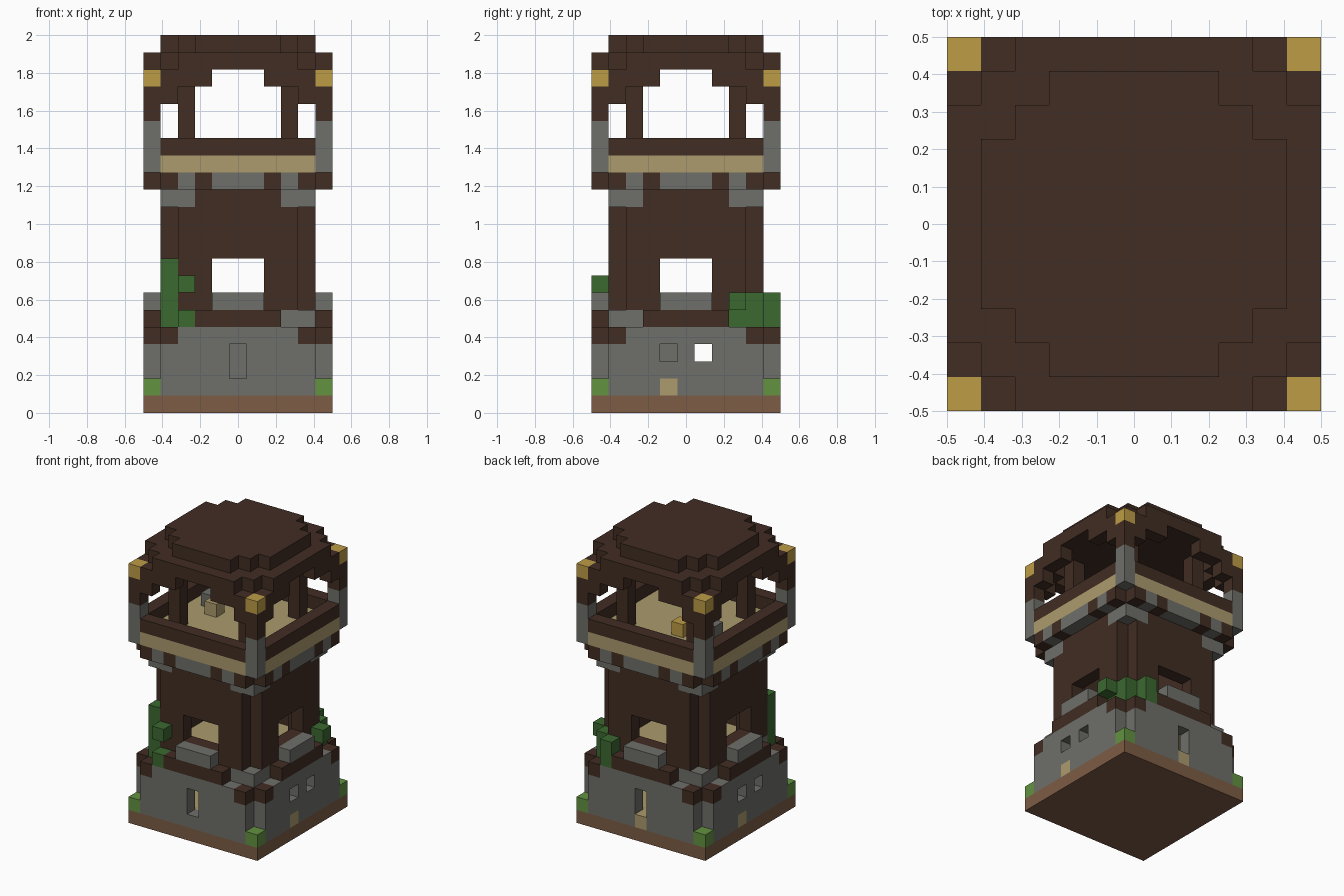
import bpy, bmesh
from mathutils import Vector

if "Cube" in bpy.data.objects:
    bpy.data.objects.remove(bpy.data.objects["Cube"])

N = 11            # blocks across
S = 1 / N         # block size
LAST = N - 1
cells = {}        # block position -> part name


def material(name, hex_code):
    srgb = [int(hex_code[i:i + 2], 16) / 255 for i in (0, 2, 4)]
    colour = [((c + 0.055) / 1.055) ** 2.4 if c > 0.04 else c / 12.92 for c in srgb] + [1]
    m = bpy.data.materials.new(name)
    m.use_nodes = True
    m.diffuse_color = colour
    bsdf = m.node_tree.nodes["Principled BSDF"]
    bsdf.inputs["Base Color"].default_value = colour
    bsdf.inputs["Roughness"].default_value = 0.9
    return m


earth = material("earth", "7d5c45")
stone = material("stone", "6e6f6a")
timber = material("dark timber", "412d23")
sand = material("pale plank", "ab9b6d")
grass = material("grass green", "629240")
leaf = material("leaf green", "3b6830")
gold = material("gold", "be9c46")

PARTS = {
    "ground_slab": earth, "base_wall": stone, "base_floor": sand,
    "corner_tufts": grass, "base_brackets": timber, "ledge_beams": timber,
    "ledge_corners": stone, "tower_floor": sand, "tower_wall": timber,
    "window_sills": stone, "capitals": stone, "cornice_timbers": timber,
    "cornice_stones": stone, "balcony_floor": sand, "railing": timber,
    "corner_posts_lower": stone, "corner_posts_upper": timber,
    "lanterns": gold, "roof_posts": timber, "roof_braces": timber,
    "roof_lower": timber, "roof_upper": timber, "vines": leaf,
    "chest": gold, "hatch": stone, "stool": sand,
}


def fill(part, xs, ys, zs):
    """Fill an inclusive range of blocks; a part of None carves."""
    for x in range(xs[0], xs[1] + 1):
        for y in range(ys[0], ys[1] + 1):
            for z in range(zs[0], zs[1] + 1):
                if part:
                    cells[x, y, z] = part
                else:
                    cells.pop((x, y, z), None)


def around(part, xs, ys, zs):
    """Repeat a range on all four sides by quarter turns."""
    for _ in range(4):
        fill(part, xs, ys, zs)
        xs, ys = (LAST - ys[1], LAST - ys[0]), xs


def corner(part, n, zs):
    """L of three blocks at each corner of the square that starts at n."""
    around(part, (n, n + 1), (n, n), zs)
    around(part, (n, n), (n, n + 1), zs)


# Base: slab, hollow walls without corners, brackets and grass
fill("ground_slab", (0, LAST), (0, LAST), (0, 0))
fill("base_floor", (1, 9), (1, 9), (1, 1))
around("base_wall", (1, 9), (0, 0), (1, 4))
around("corner_tufts", (0, 0), (0, 0), (1, 1))
around("base_brackets", (1, 1), (0, 0), (4, 4))
around("base_brackets", (9, 9), (0, 0), (4, 4))

# Doorways and small windows
for y in (0, LAST):
    fill(None, (5, 5), (y, y), (2, 3))
for x in (0, LAST):
    for y in (4, 6):
        fill(None, (x, x), (y, y), (3, 3))
fill("base_floor", (5, 5), (LAST, LAST), (1, 1))
fill("base_floor", (LAST, LAST), (4, 4), (1, 1))
fill("base_floor", (0, 0), (6, 6), (1, 1))
fill("base_wall", (5, 5), (4, 4), (2, 3))

# Tower shaft with recessed corners and an opening on each side
fill("tower_floor", (1, 9), (1, 9), (5, 5))
around("tower_wall", (2, 8), (1, 1), (5, 13))
around("tower_wall", (2, 2), (2, 2), (6, 13))
around(None, (4, 6), (1, 1), (7, 8))
corner("ledge_corners", 1, (5, 5))
around("ledge_beams", (3, 7), (0, 0), (5, 5))
around("window_sills", (4, 6), (0, 0), (6, 6))
corner("capitals", 1, (12, 12))

# Cornice under the balcony
around("cornice_timbers", (1, 9), (0, 0), (13, 13))
around("cornice_stones", (4, 6), (0, 0), (13, 13))
for x in (2, 8):
    around("cornice_stones", (x, x), (0, 0), (13, 13))
around("cornice_timbers", (1, 1), (1, 1), (13, 13))

# Balcony floor, railing, corner posts and lanterns
fill("balcony_floor", (0, LAST), (0, LAST), (14, 14))
around("railing", (1, 9), (0, 0), (15, 15))
around("corner_posts_lower", (0, 0), (0, 0), (14, 16))
around("corner_posts_upper", (0, 0), (0, 0), (17, 18))
around("lanterns", (0, 0), (0, 0), (19, 19))
fill("chest", (4, 4), (7, 7), (15, 15))
fill("stool", (3, 3), (5, 5), (15, 15))
fill("hatch", (2, 2), (6, 6), (15, 15))

# Roof supports and stepped roof
around("roof_posts", (2, 2), (2, 2), (15, 19))
for x in (1, 9):
    around("roof_braces", (x, x), (0, 0), (18, 18))
for a, b in ((1, 3), (7, 9)):
    around("roof_braces", (a, b), (0, 0), (19, 19))
around("roof_braces", (1, 1), (1, 1), (19, 19))
for part, edge, z in (("roof_lower", 0, 20), ("roof_upper", 1, 21)):
    for step in range(3):
        inset = edge + 2 - step
        fill(part, (inset, LAST - inset), (edge + step, LAST - edge - step), (z, z))

# Climbing vines on two opposite corners
fill("vines", (1, 1), (1, 1), (5, 8))
fill("vines", (2, 2), (0, 1), (5, 5))
fill("vines", (2, 2), (0, 0), (7, 7))
for z in (5, 6):
    fill("vines", (8, 9), (9, 9), (z, z))
    fill("vines", (9, 9), (8, 9), (z, z))
    fill("vines", (8, 8), (LAST, LAST), (z, z))
fill("vines", (LAST, LAST), (8, 8), (6, 6))


def build(part, mat):
    """Mesh the exposed block faces of one part."""
    bm = bmesh.new()
    for cell in [c for c, p in cells.items() if p == part]:
        centre = Vector(cell) + Vector((0.5, 0.5, 0.5))
        for axis in range(3):
            for sign in (-1, 1):
                n = Vector((0, 0, 0))
                n[axis] = sign
                if tuple(int(c + d) for c, d in zip(cell, n)) in cells:
                    continue
                u = Vector((n.y, n.z, n.x)) / 2
                v = n.cross(u)
                mid = centre + n / 2
                quad = (mid - u - v, mid + u - v, mid + u + v, mid - u + v)
                bm.faces.new([bm.verts.new((p - Vector((N / 2, N / 2, 0))) * S) for p in quad])
    bmesh.ops.remove_doubles(bm, verts=bm.verts[:], dist=S / 100)
    mesh = bpy.data.meshes.new(part)
    bm.to_mesh(mesh)
    bm.free()
    mesh.materials.append(mat)
    bpy.context.scene.collection.objects.link(bpy.data.objects.new(part, mesh))


for part, mat in PARTS.items():
    build(part, mat)
